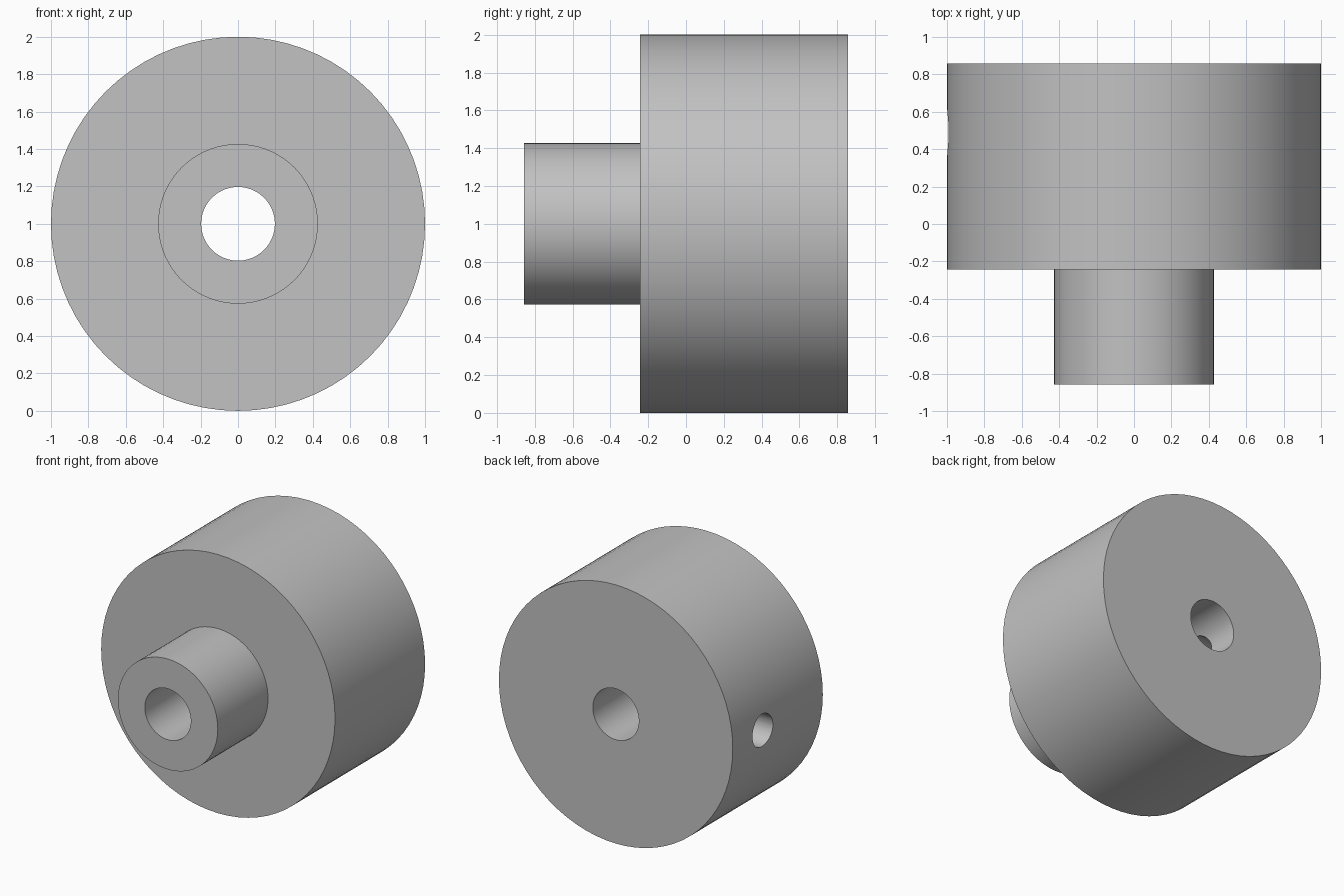
import bpy, bmesh, math
from mathutils import Vector, Matrix

cube = bpy.data.objects.get("Cube")
if cube:
    bpy.data.objects.remove(cube, do_unlink=True)

SIDES = 72
AXIS_Z = 1.0
HALF = 0.857          # half of the overall length
STEP = -0.243         # where the hub meets the wide body
BODY_R, HUB_R, BORE_R = 1.0, 0.427, 0.197
SCREW_Y, SCREW_R = 0.49, 0.125

# Single grey metal
metal = bpy.data.materials.new("grey metal")
metal.use_nodes = True
grey = (0.54, 0.54, 0.54, 1.0)
metal.diffuse_color = grey
metal.node_tree.nodes["Principled BSDF"].inputs["Base Color"].default_value = grey


def make_object(name, bm):
    bmesh.ops.recalc_face_normals(bm, faces=bm.faces)
    mesh = bpy.data.meshes.new(name)
    bm.to_mesh(mesh)
    bm.free()
    mesh.materials.append(metal)
    obj = bpy.data.objects.new(name, mesh)
    bpy.context.collection.objects.link(obj)
    return obj


# Stepped collar: closed (radius, y) profile spun around the bore axis
profile = [(BORE_R, -HALF), (HUB_R, -HALF), (HUB_R, STEP),
           (BODY_R, STEP), (BODY_R, HALF), (BORE_R, HALF)]
bm = bmesh.new()
points = [bm.verts.new((r, y, AXIS_Z)) for r, y in profile]
edges = [bm.edges.new((a, b)) for a, b in zip(points, points[1:] + points[:1])]
bmesh.ops.spin(bm, geom=points + edges, cent=(0, 0, AXIS_Z), axis=(0, 1, 0),
               angle=math.tau, steps=SIDES, use_merge=True)
bmesh.ops.remove_doubles(bm, verts=bm.verts, dist=0.0001)
collar = make_object("stepped_collar", bm)

# Set screw hole: from the right side of the body into the bore
bm = bmesh.new()
place = Matrix.Translation(Vector((-0.6, SCREW_Y, AXIS_Z))) @ Matrix.Rotation(math.pi / 2, 4, "Y")
bmesh.ops.create_cone(bm, cap_ends=True, segments=48, radius1=SCREW_R,
                      radius2=SCREW_R, depth=1.2, matrix=place)
cutter = make_object("screw_hole_cutter", bm)
cutter.hide_render = True

cut = collar.modifiers.new("screw hole", "BOOLEAN")
cut.operation = "DIFFERENCE"
cut.solver = "EXACT"
cut.object = cutter
bpy.ops.object.select_all(action="DESELECT")
bpy.context.view_layer.objects.active = collar
collar.select_set(True)
bpy.ops.object.modifier_apply(modifier=cut.name)
bpy.data.objects.remove(cutter, do_unlink=True)

# Smooth round walls, crisp rims
bpy.ops.object.shade_smooth_by_angle(angle=math.radians(30))
